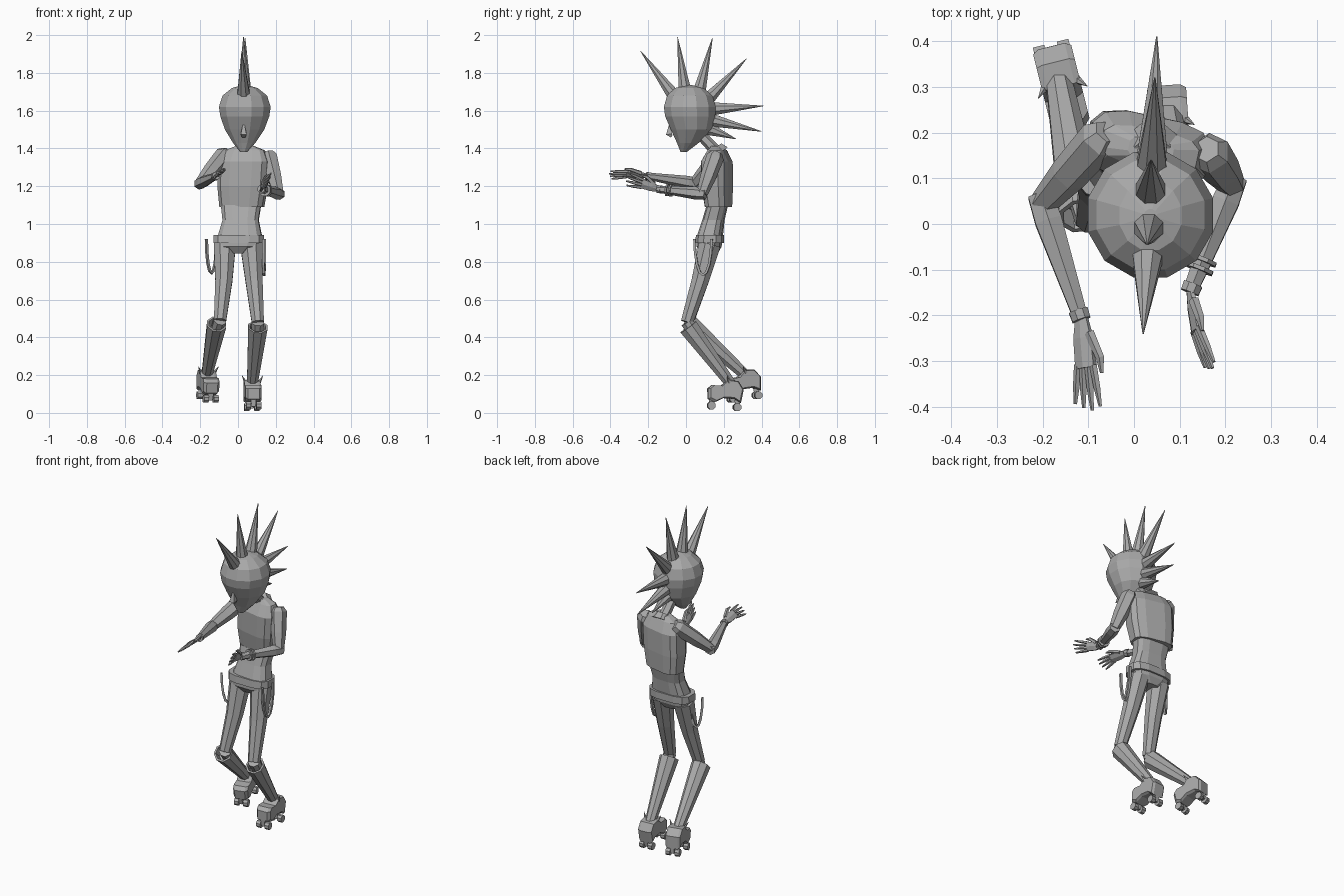
import bpy, bmesh
from math import sin, cos, pi, radians
from mathutils import Vector, Matrix

if "Cube" in bpy.data.objects:
    bpy.data.objects.remove(bpy.data.objects["Cube"])

grey = bpy.data.materials.new("plain grey")
grey.use_nodes = True
grey.diffuse_color = (0.4, 0.4, 0.4, 1)
grey.node_tree.nodes["Principled BSDF"].inputs["Base Color"].default_value = (0.4, 0.4, 0.4, 1)


def finish(name, bm):
    bmesh.ops.recalc_face_normals(bm, faces=bm.faces)
    me = bpy.data.meshes.new(name)
    bm.to_mesh(me)
    bm.free()
    me.materials.append(grey)
    ob = bpy.data.objects.new(name, me)
    bpy.context.collection.objects.link(ob)
    return ob


def skin(name, rings):
    """Join rings of points with quads and close both ends."""
    bm = bmesh.new()
    loops = [[bm.verts.new(p) for p in ring] for ring in rings]
    n = len(loops[0])
    for a, b in zip(loops, loops[1:]):
        for i in range(n):
            j = (i + 1) % n
            bm.faces.new((a[i], a[j], b[j], b[i]))
    bm.faces.new(loops[0])
    bm.faces.new(loops[-1])
    return finish(name, bm)


def tube(name, pts, radii, sides=6, flat=1.0, side=(1, 0, 0), axis=None):
    """Tapered limb along a path; flat squashes it across the side vector."""
    pts = [Vector(p) for p in pts]
    rings = []
    for i, (p, r) in enumerate(zip(pts, radii)):
        d = axis or pts[min(i + 1, len(pts) - 1)] - pts[max(i - 1, 0)]
        d = d.normalized()
        u = Vector(side)
        u = (u - d * u.dot(d)).normalized()
        v = d.cross(u) * flat
        angles = [2 * pi * (k + 0.5) / sides for k in range(sides)]
        rings.append([p + (u * cos(a) + v * sin(a)) * r for a in angles])
    return skin(name, rings)


def stack(name, levels, sides=12, power=1.0, yaw=0.0):
    """Body form from level sections: (x, y, z, half width, half depth)."""
    turn = Matrix.Rotation(radians(yaw), 3, 'Z')
    rings = []
    for x, y, z, rx, ry in levels:
        ring = []
        for k in range(sides):
            c, s = cos(2 * pi * (k + 0.5) / sides), sin(2 * pi * (k + 0.5) / sides)
            c, s = [abs(t) ** power * (1 if t > 0 else -1) for t in (c, s)]
            ring.append(Vector((x, y, z)) + turn @ Vector((rx * c, ry * s, 0)))
        rings.append(ring)
    return skin(name, rings)


# Head, nose and neck
stack("head", [(.03, -.012, 1.382, .02, .018), (.033, .01, 1.43, .062, .06),
               (.035, .028, 1.5, .108, .112), (.036, .022, 1.57, .134, .137),
               (.036, .02, 1.62, .142, .142), (.036, .02, 1.68, .122, .124),
               (.036, .018, 1.72, .07, .078), (.036, .018, 1.735, .015, .015)])
tube("nose", [(.03, -.085, 1.535), (.03, -.09, 1.475), (.03, -.075, 1.465)],
     [.004, .022, .012], 4)
tube("neck", [(.04, .175, 1.37), (.035, .07, 1.48)], [.032, .027])
tube("collar", [(.04, .175, 1.375), (.04, .155, 1.405)], [.06, .042], 8)

# Fan of hair spikes: base y, z then tip y, z
spikes = [(-.065, 1.68, -.24, 1.915), (-.005, 1.7, -.045, 1.99), (.07, 1.7, .14, 1.985),
          (.12, 1.665, .32, 1.875), (.145, 1.61, .41, 1.625), (.135, 1.55, .4, 1.49),
          (.115, 1.505, .265, 1.45)]
for i, (by, bz, ty, tz) in enumerate(spikes):
    tube(f"hair_spike_{i + 1}", [(.033 + by * .045, by, bz), (.031 + ty * .046, ty, tz)],
         [.037, .0015], 8)

# Torso, waist, belt and hips
stack("shirt", [(.02, .172, 1.09, .118, .064), (.025, .165, 1.2, .133, .075),
                (.032, .163, 1.33, .135, .075), (.035, .165, 1.39, .108, .042),
                (.037, .162, 1.412, .05, .025)], 12, .6, -12)
stack("waist", [(.01, .125, .93, .12, .068), (.014, .145, 1.02, .097, .058),
                (.016, .166, 1.1, .108, .055)], 12, .65, -4)
stack("belt", [(.003, .125, .9, .136, .078), (.004, .127, .943, .136, .076)], 12, .65)
stack("hips", [(0, .125, .845, .05, .045), (0, .122, .88, .115, .068),
               (.003, .125, .92, .127, .07)], 12, .65)


def loop(name, centre, across, height, half):
    """Hanging strap in a U shape."""
    c, across = Vector(centre), Vector(across)
    pts = [c + across * half * cos(a) - Vector((0, 0, 1)) * height * sin(a)
           for a in (pi * k / 8 for k in range(9))]
    tube(name, pts, [.009] * 9, 4, 1, across.cross(Vector((0, 0, 1))))


loop("left_hip_strap", (.138, .09, .92), (.1, 1, 0), .19, .045)
loop("right_hip_strap", (-.14, .1, .92), (.8, .6, 0), .18, .034)


def cone(name, base, tip, r):
    tube(name, [base, tip], [r, .001], 5, 1, (0, 1, 0.3))


def skate(label, ankle, yaw, pitch):
    """Booted roller skate, placed by its ankle."""
    profile = [(-.125, -.02), (-.105, .0), (-.055, .0), (-.02, .035), (.035, .03),
               (.065, -.012), (.055, -.085), (.02, -.065), (-.04, -.065),
               (-.085, -.09), (-.12, -.075)]
    frame = (Matrix.Translation(ankle) @ Matrix.Rotation(radians(yaw), 4, 'Z')
             @ Matrix.Rotation(radians(pitch), 4, 'X'))
    boot = skin(label + "_skate_boot",
                [[frame @ Vector((x, y * k, z * k)) for y, z in profile]
                 for x, k in ((-.043, .88), (-.03, 1), (.03, 1), (.043, .88))])
    for s in (-1, 1):
        cone(f"{label}_boot_spike_{s}", frame @ Vector((s * .03, -.01, .01)),
             frame @ Vector((s * .055, -.03, .055)), .013)
        for part, y in (("toe", -.1), ("heel", .038)):
            pts = [frame @ Vector((s * x, y, -.108)) for x in (.014, .04)]
            tube(f"{label}_{part}_wheel_{s}", pts, [.022] * 2, 8, 1, (0, 1, 0))
    for part, y in (("toe", -.1), ("heel", .038)):
        tube(f"{label}_{part}_axle", [frame @ Vector((0, y, -.07)), frame @ Vector((0, y, -.115))],
             [.022, .014], 4)


# Legs: hip, mid thigh, knee, boot top, ankle
legs = {"right": ((-.07, .125, .89), (-.075, .075, .7), (-.095, .012, .49),
                  (-.113, .018, .47), (-.165, .315, .2)),
        "left": ((.07, .125, .89), (.085, .075, .7), (.105, .005, .48),
                 (.105, .012, .455), (.075, .24, .15))}
for label, (hip, mid, knee, top, ankle) in legs.items():
    tube(label + "_thigh", [hip, mid, knee], [.063, .049, .035], 8)
    a, b = Vector(top), Vector(ankle)
    d = b - a
    tube(label + "_knee", [knee, a + d * .3], [.036, .032], 8)
    # Hollow-topped boot leg
    tube(label + "_boot_leg", [a + d * .12, a, a, b], [.038, .044, .055, .03], 8, 1,
         (1, 0, 0), d)
skate("right", (-.165, .325, .195), 14, 8)
skate("left", (.075, .24, .14), 4, -4)


def hand(label, wrist, knuckles, tip, side, thumb):
    """Flat palm with four spread fingers and a thumb."""
    w, k, t, s = [Vector(p) for p in (wrist, knuckles, tip, side)]
    tube(label + "_palm", [w, w.lerp(k, .4), k], [.017, .027, .029], 6, .42, s)
    for i in range(4):
        f = (i - 1.5) / 1.5
        reach = 1 - .14 * abs(f - .2)
        start = k + s * f * .021 - (k - w) * .06
        end = k + (t - k) * reach + s * f * .034
        tube(f"{label}_finger_{i + 1}", [start, start.lerp(end, .55), end],
             [.009, .008, .004], 5)
    base = w.lerp(k, .3) + s * thumb * .018
    mid = w.lerp(k, .8) + s * thumb * .042
    tube(label + "_thumb", [base, mid, mid + (k - w) * .3], [.012, .01, .004], 5)


# Arms: shoulder, elbow, wrist
arms = {"right": ((-.075, .185, 1.365), (-.2, .045, 1.215), (-.115, -.21, 1.255)),
        "left": ((.165, .155, 1.355), (.215, .085, 1.16), (.122, -.15, 1.185))}
for label, points in arms.items():
    sh, el, wr = [Vector(p) for p in points]
    tube(label + "_upper_arm", [sh + (sh - el) * .12, sh, sh.lerp(el, .55), el],
         [.03, .047, .042, .03], 6)
    tube(label + "_forearm", [el + (el - wr) * .08, el.lerp(wr, .15), wr], [.03, .034, .018], 6)
    tube(label + "_cuff", [el.lerp(wr, .92), wr], [.023, .022], 8)
hand("right", (-.115, -.205, 1.255), (-.105, -.315, 1.265), (-.1, -.41, 1.258),
     (.8, 0, .6), 1)
hand("left", (.122, -.145, 1.185), (.138, -.235, 1.215), (.17, -.32, 1.24),
     (.25, .25, .93), 1)

# Bangles on the left forearm
el, wr = [Vector(p) for p in arms["left"][1:]]
for i, t in enumerate((.68, .76)):
    p, d = el.lerp(wr, t), wr - el
    tube(f"bangle_{i + 1}", [p, p + d * .035], [.034, .034], 8)
